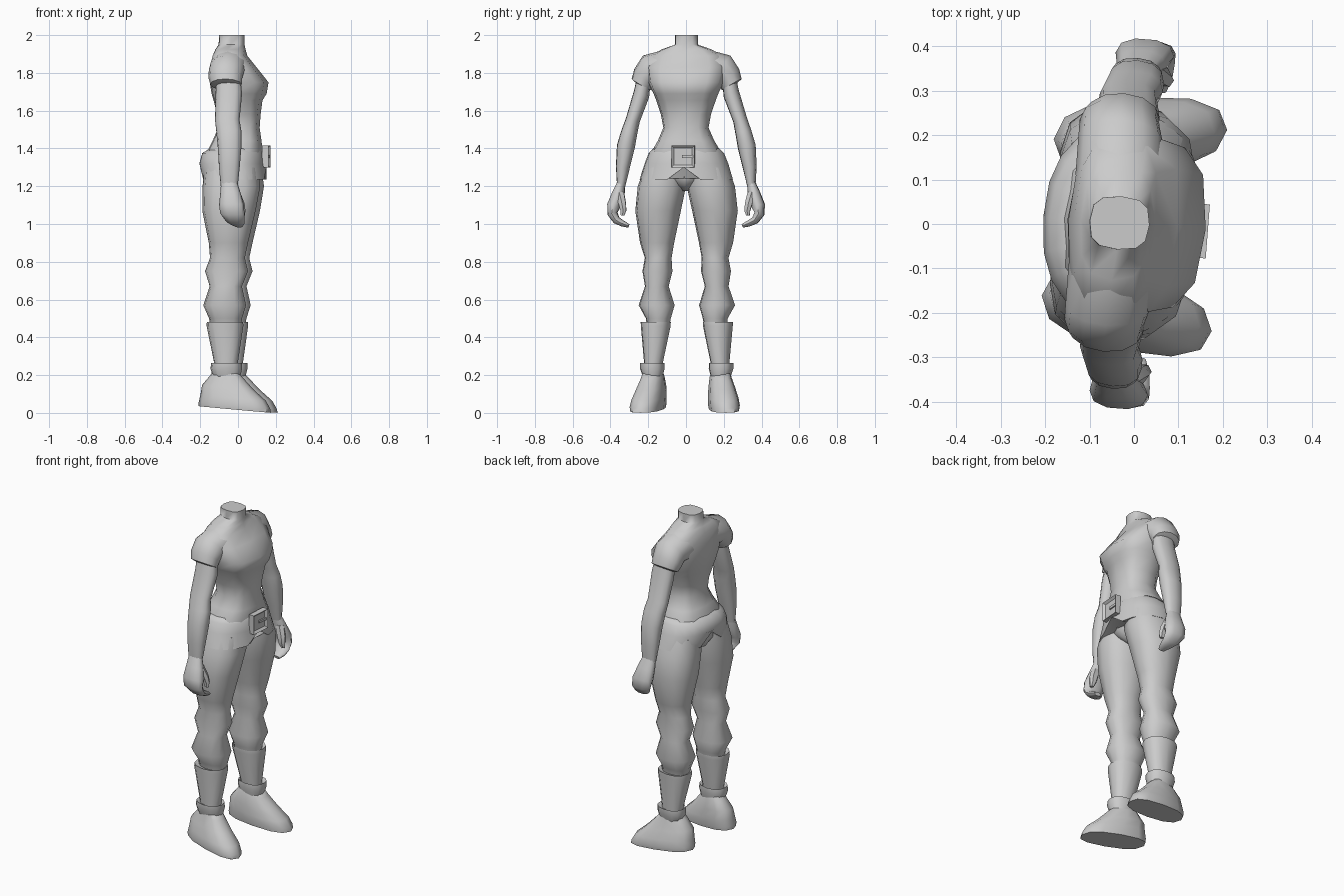
import bpy, bmesh, math
from mathutils import Vector, Matrix

cube = bpy.data.objects.get("Cube")
if cube:
    bpy.data.objects.remove(cube, do_unlink=True)

grey = bpy.data.materials.new("plain_grey")
grey.use_nodes = True
grey.diffuse_color = (0.6, 0.6, 0.6, 1)
bsdf = grey.node_tree.nodes["Principled BSDF"]
bsdf.inputs["Base Color"].default_value = (0.6, 0.6, 0.6, 1)
bsdf.inputs["Roughness"].default_value = 0.8

YAW = math.radians(-4.4)  # the whole figure is turned slightly


def finish(name, bm, mirror, angle=50):
    bmesh.ops.recalc_face_normals(bm, faces=bm.faces)
    mesh = bpy.data.meshes.new(name)
    bm.to_mesh(mesh)
    bm.free()
    mesh.materials.append(grey)
    for p in mesh.polygons:
        p.use_smooth = True
    mesh.set_sharp_from_angle(angle=math.radians(angle))
    ob = bpy.data.objects.new(name, mesh)
    bpy.context.collection.objects.link(ob)
    ob.rotation_euler.z = YAW
    if mirror:
        mod = ob.modifiers.new("mirror", "MIRROR")
        mod.use_axis = (False, True, False)
        mod.use_mirror_merge = False
    return ob


def loft(name, rings, mirror=False, sides=12, power=2.3, angle=50):
    """Skin rings given as (centre, half u, half v, u axis, v axis)."""
    bm = bmesh.new()
    loops = []
    for centre, hu, hv, u, v in rings:
        loop = []
        for i in range(sides):
            a = math.tau * i / sides
            c, s = math.cos(a), math.sin(a)
            cu = math.copysign(abs(c) ** (2 / power), c)
            sv = math.copysign(abs(s) ** (2 / power), s)
            loop.append(bm.verts.new(centre + u * cu * hu + v * sv * hv))
        loops.append(loop)
    for a, b in zip(loops, loops[1:]):
        for i in range(sides):
            j = (i + 1) % sides
            bm.faces.new((a[i], a[j], b[j], b[i]))
    bm.faces.new(loops[0])
    bm.faces.new(loops[-1])
    return finish(name, bm, mirror, angle)


X, Y = Vector((1, 0, 0)), Vector((0, 1, 0))


def level(z, x0, x1, y0, y1, u=X):
    """Horizontal ring from its extents; u may shear it."""
    return (Vector(((x0 + x1) / 2, (y0 + y1) / 2, z)), (x1 - x0) / 2, (y1 - y0) / 2, u, Y)


def body(z, x0, x1, half):
    return level(z, x0, x1, -half, half)


def limb(x, y, z, hx, hy, tilt):
    """Ring tilted about the x axis."""
    return (Vector((x, y, z)), hx, hy, X, Matrix.Rotation(math.radians(tilt), 3, "X") @ Y)


# Shirt body with neck
loft("torso", [
    body(1.34, -.165, .125, .19), body(1.39, -.16, .13, .18),
    body(1.44, -.135, .125, .15), body(1.51, -.105, .115, .12),
    body(1.58, -.11, .12, .133), body(1.655, -.13, .13, .158),
    body(1.69, -.14, .152, .172), body(1.75, -.15, .162, .2),
    body(1.83, -.148, .098, .215), body(1.89, -.135, .05, .195),
    body(1.925, -.12, .04, .13), body(1.95, -.103, .035, .06),
    body(2.0, -.1, .035, .06)], power=2.8, angle=60)

# Short sleeves
loft("sleeve", [
    limb(-.04, .1, 1.825, .1, .1, 85), limb(-.045, .19, 1.818, .095, .085, 60),
    limb(-.05, .225, 1.775, .09, .07, 40), limb(-.045, .24, 1.738, .083, .06, 30),
    limb(-.04, .238, 1.73, .06, .035, 30)], True, power=2.1, angle=60)

# Bare arms
loft("arm", [
    limb(-.035, .225, 1.77, .065, .04, 30), limb(-.03, .238, 1.69, .07, .044, 25),
    limb(-.035, .285, 1.55, .065, .038, 16), limb(-.025, .302, 1.49, .067, .043, 12),
    limb(-.02, .321, 1.41, .063, .048, 10), limb(-.02, .337, 1.3, .055, .037, 8),
    limb(-.02, .346, 1.2, .045, .022, 8)], True)

# Hands with curled fingers
loft("hand", [
    limb(-.02, .345, 1.22, .043, .022, 8), limb(-.012, .36, 1.16, .055, .034, 15),
    limb(-.005, .382, 1.1, .066, .037, 10), limb(0, .39, 1.055, .064, .027, -15),
    limb(.012, .368, 1.02, .052, .021, -50), limb(.025, .335, 1.003, .036, .017, -75),
    limb(.03, .302, .99, .02, .01, -70)], True, sides=10)
loft("thumb", [
    limb(.01, .352, 1.17, .028, .026, 0), limb(.035, .336, 1.11, .026, .022, 0),
    limb(.045, .329, 1.07, .02, .017, 0), limb(.05, .333, 1.045, .012, .01, 0)],
    True, sides=6)

# Hip wrap under the shirt: flared lower edge, notched at front and back
wrap = loft("hip_wrap", [
    body(1.4, -.15, .12, .175), body(1.375, -.19, .138, .2),
    body(1.32, -.205, .142, .222), body(1.235, -.185, .152, .248),
    body(1.24, -.15, .12, .235)], sides=20)
for v in wrap.data.vertices:
    if v.co.z < 1.3 and abs(v.co.y) < .07:
        v.co.z += .065

# Seat joining the trouser legs
loft("trouser_seat", [
    body(1.33, -.17, .118, .17), body(1.24, -.165, .115, .1),
    body(1.2, -.14, .09, .05), body(1.175, -.08, .04, .02)])

# Trouser legs
loft("trouser_leg", [
    level(1.3, -.17, .115, .005, .22), level(1.2, -.178, .128, .002, .258),
    level(1.07, -.178, .105, .03, .272), level(.9, -.143, .065, .066, .247),
    level(.82, -.137, .048, .08, .222), level(.75, -.163, .065, .076, .235),
    level(.67, -.138, .033, .096, .222), level(.57, -.172, .055, .065, .256),
    level(.5, -.142, .033, .085, .217), level(.44, -.13, .025, .095, .21)], True)

# Boots: shaft, ankle cuff and foot
loft("boot_shaft", [
    level(.47, -.13, .02, .105, .22), level(.482, -.153, .04, .085, .245),
    level(.46, -.154, .041, .086, .244), level(.26, -.112, .012, .128, .226),
    level(.2, -.11, .012, .13, .226)], True)
loft("ankle_cuff", [
    level(.25, -.11, .01, .13, .22), level(.265, -.128, .035, .118, .248),
    level(.235, -.132, .036, .117, .248), level(.2, -.122, .028, .126, .236),
    level(.17, -.11, .02, .13, .23)], True)
slope = Vector((1, .13, -.09))  # toes point down and slightly outward
loft("foot", [
    level(.215, -.118, .02, .13, .232, slope), level(.19, -.135, .045, .122, .238, slope),
    level(.135, -.178, .1, .116, .258, slope), level(.08, -.186, .165, .115, .278, slope),
    level(.04, -.195, .188, .117, .286, slope), level(.018, -.195, .193, .122, .282, slope)],
    True, power=2.5)

# Belt buckle: raised frame with a recessed plate and a prong
bm = bmesh.new()
bmesh.ops.create_cube(bm, size=1, matrix=Matrix.Translation((.15, -.004, 1.357))
                      @ Matrix.Diagonal((.034, .122, .115, 1)))
front = max(bm.faces, key=lambda f: f.calc_center_median().x)
bmesh.ops.inset_region(bm, faces=[front], thickness=.018)
bmesh.ops.translate(bm, verts=front.verts, vec=(-.012, 0, 0))
bmesh.ops.create_cube(bm, size=1, matrix=Matrix.Translation((.155, .02, 1.357))
                      @ Matrix.Diagonal((.016, .06, .014, 1)))
finish("belt_buckle", bm, False, 30)
